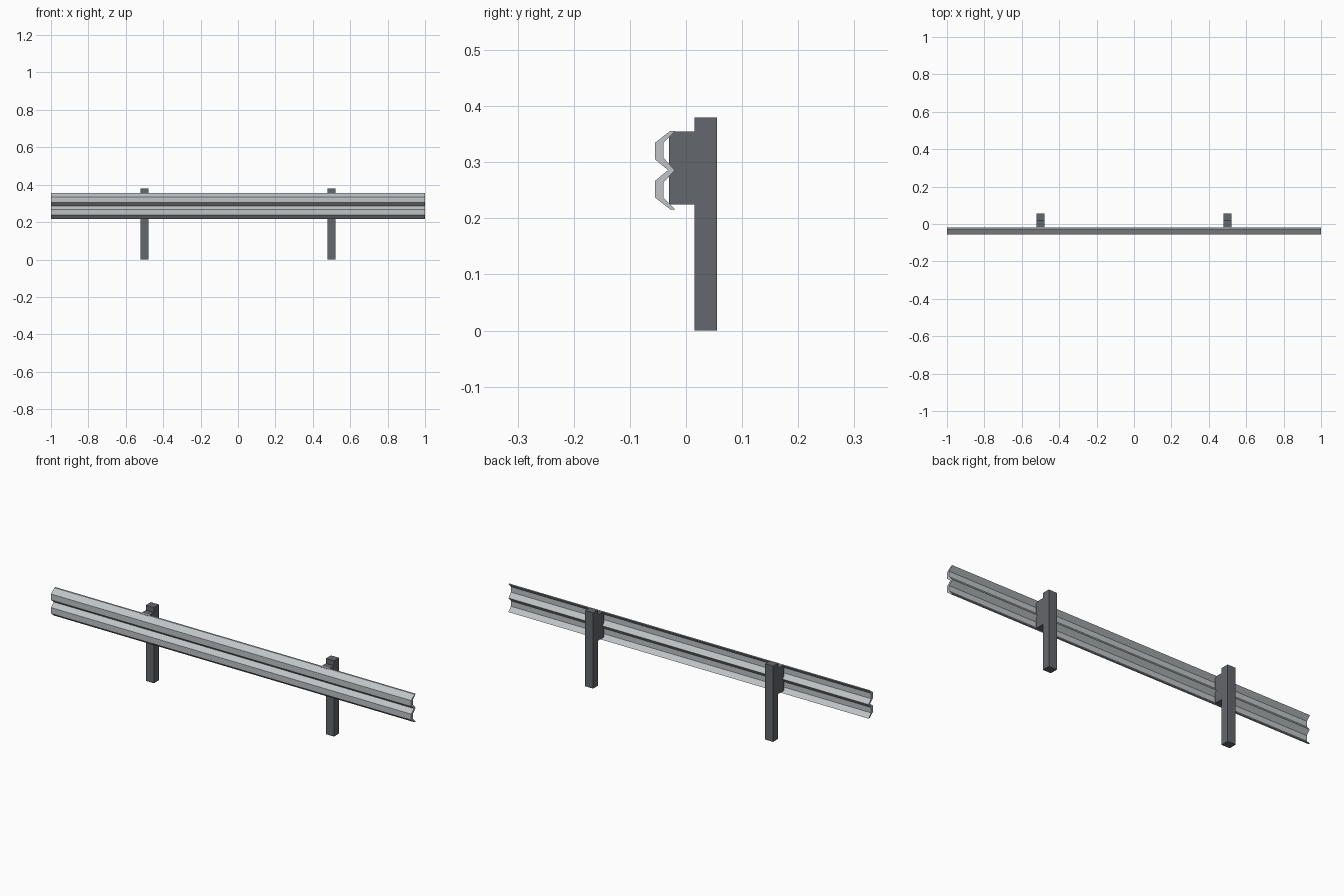
import bpy
import bmesh

if "Cube" in bpy.data.objects:
    bpy.data.objects.remove(bpy.data.objects["Cube"], do_unlink=True)


def material(name, colour):
    mat = bpy.data.materials.new(name)
    mat.use_nodes = True
    mat.diffuse_color = (*colour, 1)
    mat.node_tree.nodes["Principled BSDF"].inputs["Base Color"].default_value = (*colour, 1)
    return mat


def extrude_profile(name, profile, x_min, x_max, mat):
    """Extrude a closed (y, z) outline along x."""
    bm = bmesh.new()
    face = bm.faces.new([bm.verts.new((x_min, y, z)) for y, z in profile])
    result = bmesh.ops.extrude_face_region(bm, geom=[face])
    moved = [v for v in result["geom"] if isinstance(v, bmesh.types.BMVert)]
    bmesh.ops.translate(bm, verts=moved, vec=(x_max - x_min, 0, 0))
    bmesh.ops.recalc_face_normals(bm, faces=bm.faces)
    mesh = bpy.data.meshes.new(name)
    bm.to_mesh(mesh)
    bm.free()
    mesh.materials.append(mat)
    obj = bpy.data.objects.new(name, mesh)
    bpy.context.collection.objects.link(obj)
    return obj


def rectangle(y0, y1, z0, z1):
    return [(y0, z0), (y1, z0), (y1, z1), (y0, z1)]


steel = material("galvanised steel", (0.52, 0.55, 0.565))
dark = material("dark grey metal", (0.127, 0.136, 0.152))

# Double-wave rail: front outline, then back outline
MID = 0.286
front_half = [(-0.028, 0.07), (-0.055, 0.049), (-0.055, 0.019)]
back_half = [(-0.019, 0.07), (-0.04, 0.049), (-0.04, 0.022)]


def wave(half, valley):
    upper = [(y, MID + d) for y, d in half]
    lower = [(y, MID - d) for y, d in reversed(half)]
    return upper + [(valley, MID)] + lower


outline = wave(front_half, -0.032) + wave(back_half, -0.02)[::-1]
extrude_profile("rail", outline, -1, 1, steel)

# Posts with spacer blocks
HALF_WIDTH = 0.0225
for side, x in (("right", -0.5), ("left", 0.5)):
    span = (x - HALF_WIDTH, x + HALF_WIDTH)
    extrude_profile(side + "_post", rectangle(0.015, 0.055, 0, 0.38), *span, dark)
    extrude_profile(side + "_spacer_block", rectangle(-0.03, 0.015, 0.225, 0.355), *span, dark)
